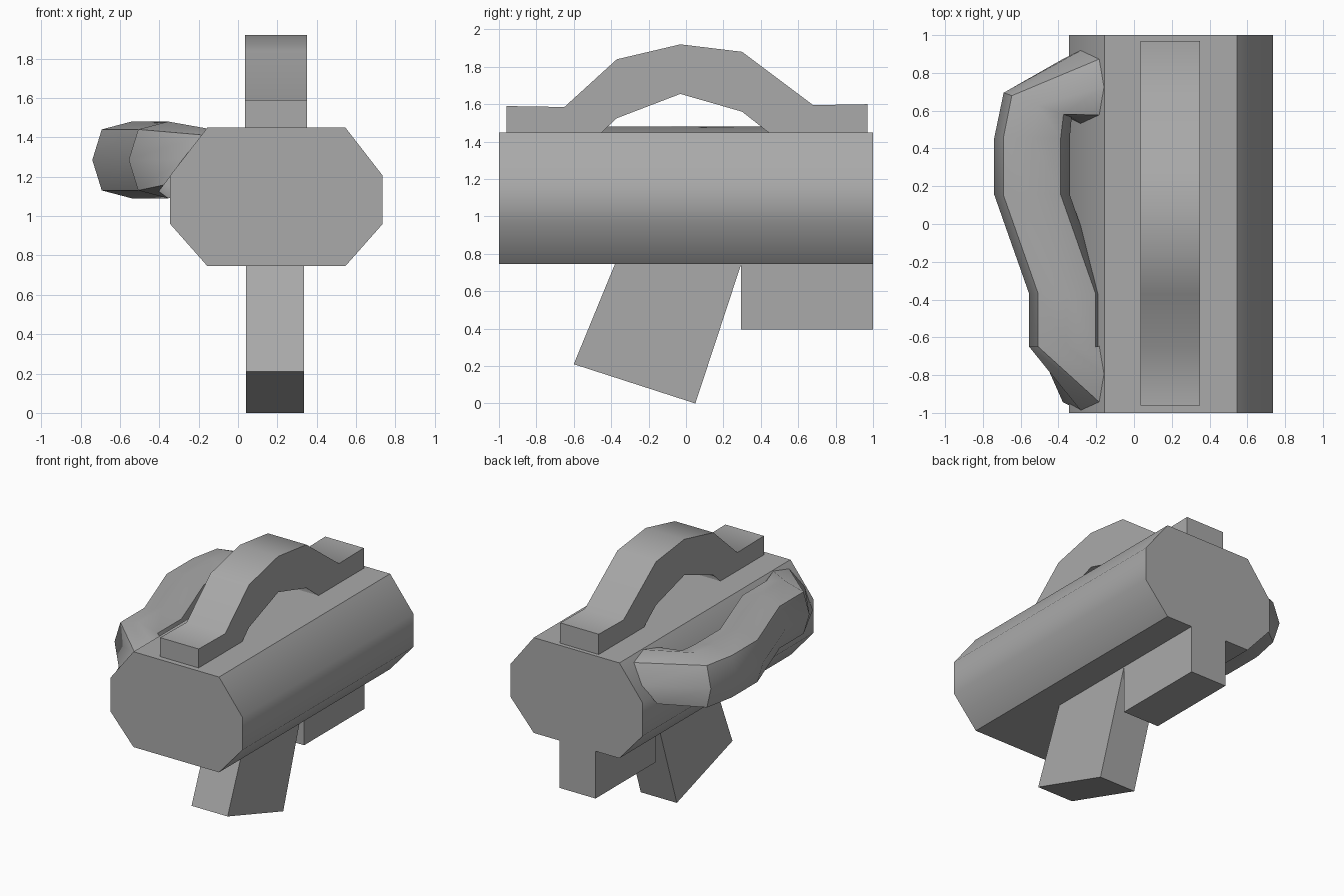
import bpy, bmesh, math
from mathutils import Vector

cube = bpy.data.objects.get("Cube")
if cube:
    bpy.data.objects.remove(cube, do_unlink=True)

grey = bpy.data.materials.new("plain grey")
grey.use_nodes = True
grey.diffuse_color = (0.4, 0.4, 0.4, 1)
bsdf = grey.node_tree.nodes["Principled BSDF"]
bsdf.inputs["Base Color"].default_value = (0.4, 0.4, 0.4, 1)
bsdf.inputs["Roughness"].default_value = 0.8


def loft(name, rings):
    """Skin a list of equal-length point rings and cap both ends."""
    bm = bmesh.new()
    loops = [[bm.verts.new(p) for p in ring] for ring in rings]
    n = len(loops[0])
    for a, b in zip(loops, loops[1:]):
        for i in range(n):
            j = (i + 1) % n
            bm.faces.new((a[i], a[j], b[j], b[i]))
    bm.faces.new(loops[0])
    bm.faces.new(loops[-1])
    bmesh.ops.recalc_face_normals(bm, faces=bm.faces)
    mesh = bpy.data.meshes.new(name)
    bm.to_mesh(mesh)
    bm.free()
    mesh.materials.append(grey)
    obj = bpy.data.objects.new(name, mesh)
    bpy.context.collection.objects.link(obj)
    bpy.ops.object.select_all(action='DESELECT')
    obj.select_set(True)
    bpy.context.view_layer.objects.active = obj
    bpy.ops.object.shade_smooth_by_angle(angle=math.radians(45))
    return obj


def side_plate(name, profile, x0, x1):
    """Extrude a (y, z) outline across the width."""
    return loft(name, [[(x, y, z) for y, z in profile] for x in (x0, x1)])


# Main body: chamfered bar running front to back
section = [(-0.155, 1.45), (0.545, 1.45), (0.735, 1.205), (0.735, 0.96),
           (0.545, 0.745), (-0.155, 0.745), (-0.345, 0.96), (-0.345, 1.205)]
loft("body", [[(x, y, z) for x, z in section] for y in (-1, 1)])

# Arched carrying handle on top
side_plate("top_handle", [
    (-0.96, 1.45), (-0.96, 1.59), (-0.65, 1.585), (-0.37, 1.84), (-0.03, 1.92),
    (0.30, 1.88), (0.68, 1.595), (0.97, 1.60), (0.97, 1.45), (0.44, 1.45),
    (0.30, 1.56), (-0.03, 1.655), (-0.37, 1.525), (-0.45, 1.45)], 0.035, 0.35)

# Slanted grip and rear block underneath
side_plate("grip", [(-0.38, 0.745), (-0.60, 0.21), (0.05, 0), (0.295, 0.745)],
           0.04, 0.335)
side_plate("rear_block", [(0.295, 0.745), (0.295, 0.395), (1, 0.395), (1, 0.745)],
           0.04, 0.335)

# Side handle: eight-sided tube, its ends cut parallel to the body's chamfer
MID = 1.285
octagon = [(1, 0), (0.76, 0.155), (0, 0.195), (-0.76, 0.155),
           (-1, 0), (-0.76, -0.155), (0, -0.195), (0.76, -0.155)]


def tube_ring(x, y, outward, height=1.0, lean=0.0):
    ox, oy = outward
    return [Vector((x + ox * u + lean * w * height, y + oy * u, MID + w * height))
            for u, w in octagon]


loft("side_handle", [
    tube_ring(-0.28, 0.725, (0, 0.195), 0.82, 0.76),
    tube_ring(-0.51, 0.63, (-0.18, 0.065)),
    tube_ring(-0.54, 0.455, (-0.2, 0)),
    tube_ring(-0.54, 0.155, (-0.2, 0)),
    tube_ring(-0.355, -0.37, (-0.2, 0)),
    tube_ring(-0.355, -0.65, (-0.2, 0)),
    tube_ring(-0.28, -0.795, (0, -0.195), 0.82, 0.76)])
